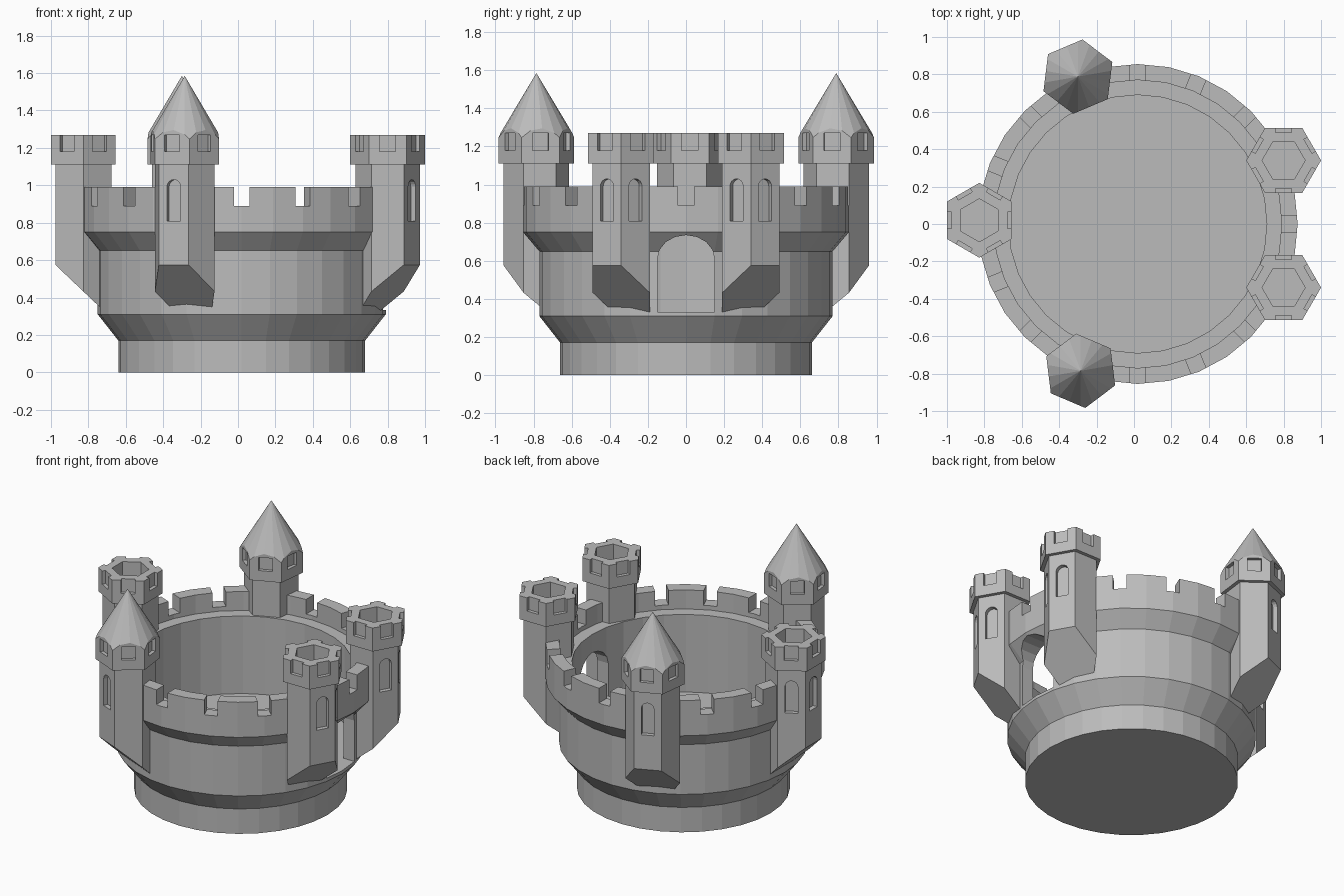
import bpy, bmesh
from math import sin, cos, pi, radians
from mathutils import Matrix, Vector

if "Cube" in bpy.data.objects:
    bpy.data.objects.remove(bpy.data.objects["Cube"])

stone = bpy.data.materials.new("grey_stone")
stone.use_nodes = True
GREY = (0.5, 0.5, 0.5, 1)
stone.diffuse_color = GREY
stone.node_tree.nodes["Principled BSDF"].inputs["Base Color"].default_value = GREY

CENTRE = Vector((0.02, 0, 0))


def make(name, bm):
    bmesh.ops.recalc_face_normals(bm, faces=bm.faces)
    mesh = bpy.data.meshes.new(name)
    bm.to_mesh(mesh)
    bm.free()
    mesh.materials.append(stone)
    obj = bpy.data.objects.new(name, mesh)
    bpy.context.collection.objects.link(obj)
    return obj


def prism(bm, outline, low, high, matrix=Matrix()):
    """Extrude a flat outline along local z."""
    a = [bm.verts.new(matrix @ Vector((x, y, low))) for x, y in outline]
    b = [bm.verts.new(matrix @ Vector((x, y, high))) for x, y in outline]
    bm.faces.new(a[::-1])
    bm.faces.new(b)
    n = len(a)
    for i in range(n):
        j = (i + 1) % n
        bm.faces.new((a[i], a[j], b[j], b[i]))


def ngon(radius, sides, turn=0.0):
    return [(radius * cos(turn + 2 * pi * i / sides),
             radius * sin(turn + 2 * pi * i / sides)) for i in range(sides)]


def arch(half, bottom, spring, top, steps=8):
    curve = [(half * cos(pi * i / steps), spring + (top - spring) * sin(pi * i / steps))
             for i in range(steps + 1)]
    return [(-half, bottom), (half, bottom)] + curve


def rect(half, bottom, top):
    return [(-half, bottom), (half, bottom), (half, top), (-half, top)]


def facing(centre, angle):
    """Local x sideways, y up, z pointing out at the angle."""
    out = Vector((cos(angle), sin(angle), 0))
    side = Vector((-sin(angle), cos(angle), 0))
    m = Matrix((side, (0, 0, 1), out)).transposed().to_4x4()
    return Matrix.Translation((centre[0], centre[1], 0)) @ m


def boolean(obj, cutter_bm, operation="DIFFERENCE"):
    cutter = make("cutter", cutter_bm)
    cutter.hide_render = True
    mod = obj.modifiers.new("cut", "BOOLEAN")
    mod.solver = "EXACT"
    mod.operation = operation
    mod.object = cutter
    deps = bpy.context.evaluated_depsgraph_get()
    deps.update()
    result = bpy.data.meshes.new_from_object(obj.evaluated_get(deps))
    obj.modifiers.clear()
    obj.data = result
    bpy.data.objects.remove(cutter)


# Round keep: turned profile with flared foot, parapet, walkway and floor
PROFILE = [(0.66, 0), (0.66, 0.17), (0.77, 0.31), (0.77, 0.65), (0.855, 0.75),
           (0.855, 0.99), (0.77, 0.99), (0.77, 0.86), (0.69, 0.86), (0.69, 0.33)]
SIDES = 32
bm = bmesh.new()
rings = [[bm.verts.new(CENTRE + Vector((x, y, z))) for x, y in ngon(r, SIDES)]
         for r, z in PROFILE]
for lower, upper in zip(rings, rings[1:]):
    for i in range(SIDES):
        j = (i + 1) % SIDES
        bm.faces.new((lower[i], lower[j], upper[j], upper[i]))
bm.faces.new(rings[0][::-1])
bm.faces.new(rings[-1])
keep = make("keep_wall", bm)

# Parapet gaps and the arched doorway
cut = bmesh.new()
for i in range(16):
    prism(cut, rect(0.042, 0.89, 1.1), 0.73, 0.95, facing(CENTRE, 2 * pi * i / 16))
boolean(keep, cut)
cut = bmesh.new()
prism(cut, arch(0.15, 0.332, 0.61, 0.735), 0.5, 1.0, facing(CENTRE, 0))
boolean(keep, cut)


def tower(name, x, y, turn, slope_angle, window_angles, roofed):
    turn, slope = radians(turn), radians(slope_angle)
    place = Matrix.Translation((x, y, 0))

    # Shaft with a slanted underside
    bm = bmesh.new()
    prism(bm, ngon(0.173, 6, turn), 0, 1.13, place)
    out = Vector((cos(slope), sin(slope), 0))
    bmesh.ops.bisect_plane(
        bm, geom=bm.verts[:] + bm.edges[:] + bm.faces[:], clear_outer=True,
        plane_co=Vector((x, y, 0.575)) + out * 0.15,
        plane_no=out * 0.95 - Vector((0, 0, 1)))
    bmesh.ops.holes_fill(bm, edges=[e for e in bm.edges if e.is_boundary], sides=0)
    shaft = make(name + "_shaft", bm)

    # Arched window recesses
    cut = bmesh.new()
    for a in window_angles:
        prism(cut, arch(0.04, 0.81, 0.99, 1.03), 0.12, 0.2, facing((x, y), radians(a)))
    boolean(shaft, cut)

    # Wider head, either pointed or open with battlements
    bm = bmesh.new()
    prism(bm, ngon(0.2, 6, turn), 1.11, 1.7 if roofed else 1.27, place)
    head = make(name + "_head", bm)
    cut = bmesh.new()
    if roofed:
        low, apex, rise = 1.0, 1.585, 1.67
        bmesh.ops.create_cone(cut, cap_ends=True, segments=18, radius1=(apex - low) / rise,
                              radius2=0, depth=apex - low,
                              matrix=Matrix.Translation((x, y, (apex + low) / 2)))
        boolean(head, cut, "INTERSECT")
    else:
        prism(cut, ngon(0.115, 6, turn), 1.15, 1.4, place)
        boolean(head, cut)
    cut = bmesh.new()
    for i in range(6):
        prism(cut, rect(0.043, 1.18, 1.27 if roofed else 1.4), 0.15, 0.25,
              facing((x, y), turn + pi / 6 + i * pi / 3))
    boolean(head, cut)


tower("front_roofed_tower", -0.285, -0.785, 37, -113, [-113], True)
tower("back_roofed_tower", -0.3, 0.788, 23, 113, [113], True)
tower("gate_front_tower", 0.8, -0.34, 0, -30, [-30, 30], False)
tower("gate_back_tower", 0.8, 0.34, 0, 30, [-30, 30], False)
tower("rear_tower", -0.827, 0.02, 30, 180, [120, 180], False)
